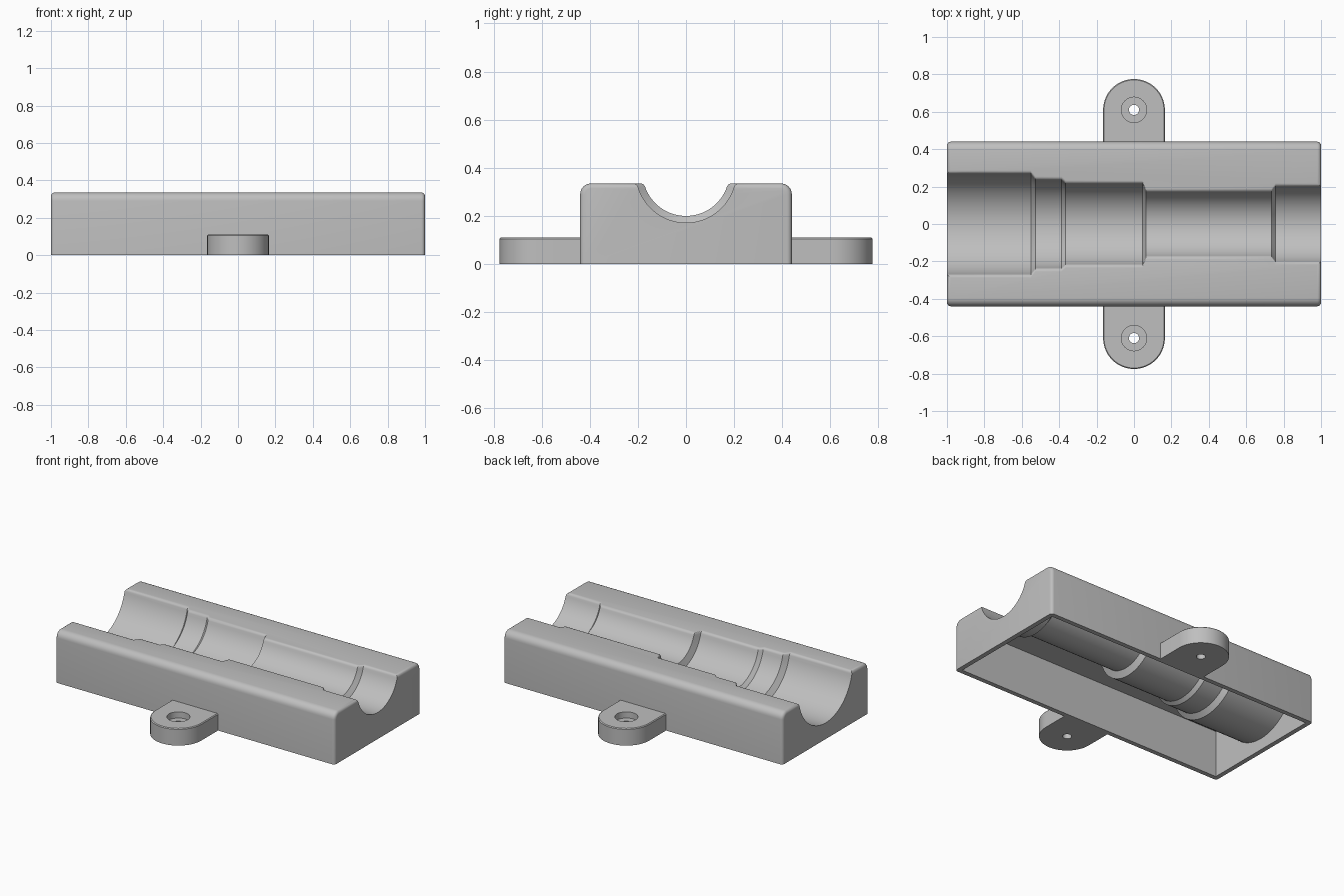
import bpy
import bmesh
from math import pi, cos, sin, sqrt, atan2

if "Cube" in bpy.data.objects:
    bpy.data.objects.remove(bpy.data.objects["Cube"])

HEIGHT, HALF_W, WALL = 0.335, 0.44, 0.03
AXIS_Z, LIP = 0.38, 0.02
TAB_R, TAB_Y, TAB_H = 0.165, 0.61, 0.11
# Channel stations along the length: (x, radius)
STEPS = [(-1.1, 0.275), (-0.552, 0.275), (-0.527, 0.243), (-0.387, 0.243),
         (-0.365, 0.223), (0.045, 0.223), (0.063, 0.18), (0.735, 0.18),
         (0.757, 0.208), (1.1, 0.208)]

grey = bpy.data.materials.new("plain grey")
grey.use_nodes = True
grey.diffuse_color = (0.52, 0.52, 0.52, 1)
grey.node_tree.nodes["Principled BSDF"].inputs["Base Color"].default_value = (0.52, 0.52, 0.52, 1)


def finish(name, bm):
    bmesh.ops.recalc_face_normals(bm, faces=bm.faces)
    mesh = bpy.data.meshes.new(name)
    bm.to_mesh(mesh)
    bm.free()
    obj = bpy.data.objects.new(name, mesh)
    mesh.materials.append(grey)
    bpy.context.collection.objects.link(obj)
    return obj


def activate(obj):
    bpy.ops.object.select_all(action='DESELECT')
    obj.select_set(True)
    bpy.context.view_layer.objects.active = obj


def cut(target, cutter):
    mod = target.modifiers.new("cut", 'BOOLEAN')
    mod.operation, mod.solver, mod.object = 'DIFFERENCE', 'EXACT', cutter
    activate(target)
    bpy.ops.object.modifier_apply(modifier=mod.name)
    bpy.data.objects.remove(cutter)


def box_bm(x, y, z0, z1):
    bm = bmesh.new()
    bmesh.ops.create_cube(bm, size=2)
    for v in bm.verts:
        v.co = (v.co.x * x, v.co.y * y, z1 if v.co.z > 0 else z0)
    return bm


def loft(name, sections):
    """Skin closed rings of points and cap both ends."""
    bm = bmesh.new()
    rings = [[bm.verts.new(p) for p in ring] for ring in sections]
    for a, b in zip(rings, rings[1:]):
        for i in range(len(a)):
            j = (i + 1) % len(a)
            bm.faces.new((a[i], a[j], b[j], b[i]))
    bm.faces.new(rings[0])
    bm.faces.new(rings[-1])
    return finish(name, bm)


def tube_ring(x, r, n=64):
    return [(x, r * cos(2 * pi * i / n), AXIS_Z + r * sin(2 * pi * i / n)) for i in range(n)]


def channel_ring(x, r):
    """Round trough whose lips flare tangentially into the top face."""
    cz = HEIGHT - LIP
    cy = sqrt((r + LIP) ** 2 - (cz - AXIS_Z) ** 2)
    end = atan2(cz - AXIS_Z, cy)
    half = [(r * cos(a), AXIS_Z + r * sin(a))
            for a in (-pi / 2 + (end + pi / 2) * i / 20 for i in range(21))]
    start = end + pi
    half += [(cy + LIP * cos(a), cz + LIP * sin(a))
             for a in (start + (pi / 2 - start) * i / 5 for i in range(1, 6))]
    half.append((cy, HEIGHT + 0.1))
    return [(x, y, z) for y, z in half] + [(x, -y, z) for y, z in reversed(half[1:])]


def cylinder(name, r, y, z0, z1):
    ring = [(r * cos(2 * pi * i / 40), y + r * sin(2 * pi * i / 40)) for i in range(40)]
    return loft(name, [[(px, py, z) for px, py in ring] for z in (z0, z1)])


# Block with rounded long top edges, then softer rounded ends
bm = box_bm(1, HALF_W, 0, HEIGHT)
edges = [e for e in bm.edges if all(v.co.z > 0.1 for v in e.verts)
         and abs(e.verts[0].co.x - e.verts[1].co.x) > 1]
bmesh.ops.bevel(bm, geom=edges, offset=0.045, segments=6, profile=0.5, affect='EDGES')
edges = [e for e in bm.edges if abs(e.verts[0].co.x + e.verts[1].co.x) > 1.99
         and max(v.co.z for v in e.verts) > 0.01]
bmesh.ops.bevel(bm, geom=edges, offset=0.02, segments=4, profile=0.5, affect='EDGES')
body = finish("cradle_body", bm)

# Hollow underside, leaving a wall around the channel
cavity = finish("cavity_cutter", box_bm(1 - WALL, HALF_W - WALL, -0.1, HEIGHT - WALL))
cut(cavity, loft("sleeve_cutter", [tube_ring(x, r + WALL) for x, r in STEPS]))
cut(body, cavity)

# Stepped channel
cut(body, loft("channel_cutter", [channel_ring(x, r) for x, r in STEPS]))
parts = [body]

# Mounting tabs with counterbored screw holes
for side, name in ((-1, "front_tab"), (1, "back_tab")):
    outline = [(TAB_R * cos(pi * i / 32), side * (TAB_Y + TAB_R * sin(pi * i / 32)))
               for i in range(33)]
    inner = side * (HALF_W - 0.005)
    outline = [(TAB_R, inner)] + outline + [(-TAB_R, inner)]
    soft = 0.005
    shrink = 1 - soft / TAB_R
    top = [(x * shrink, y if y == inner else side * TAB_Y + (y - side * TAB_Y) * shrink)
           for x, y in outline]
    tab = loft(name, [[(x, y, 0) for x, y in outline],
                      [(x, y, TAB_H - soft) for x, y in outline],
                      [(x, y, TAB_H) for x, y in top]])
    cut(tab, cylinder("bore_cutter", 0.068, side * TAB_Y, 0.07, 0.2))
    cut(tab, cylinder("hole_cutter", 0.027, side * TAB_Y, -0.1, 0.2))
    parts.append(tab)

for part in parts:
    activate(part)
    bpy.ops.object.shade_smooth_by_angle(angle=pi / 6)
